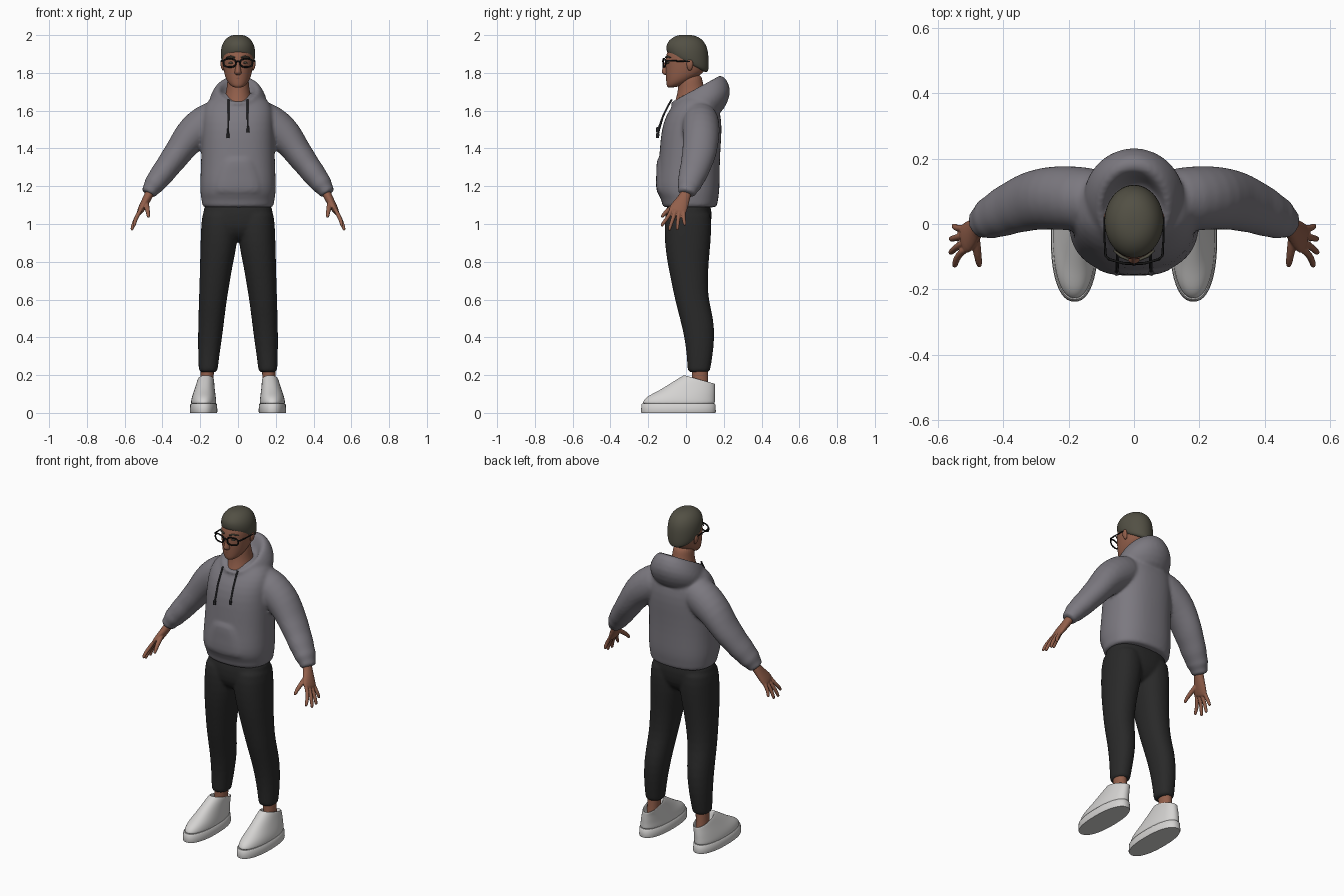
import bpy, bmesh, math
from mathutils import Vector


def material(name, rgb):
    m = bpy.data.materials.new(name)
    m.diffuse_color = (*rgb, 1)
    return m


GREY = material("hoodie grey", (0.20, 0.19, 0.215))
BLACK = material("trouser black", (0.022, 0.022, 0.022))
SKIN = material("skin brown", (0.29, 0.115, 0.07))
HAIR = material("hair dark olive", (0.085, 0.08, 0.058))
WHITE = material("shoe white", (0.66, 0.65, 0.64))
FRAME = material("frame black", (0.008, 0.008, 0.008))
CORD = material("cord dark grey", (0.045, 0.045, 0.05))
LIP = material("lip brown", (0.20, 0.075, 0.055))


def skin_rings(bm, rings, closed=False):
    """Join rings of points with quads, capping the ends."""
    vs = [[bm.verts.new(p) for p in ring] for ring in rings]
    n = len(vs[0])
    pairs = list(zip(vs, vs[1:])) + ([(vs[-1], vs[0])] if closed else [])
    for a, b in pairs:
        for i in range(n):
            j = (i + 1) % n
            bm.faces.new((a[i], a[j], b[j], b[i]))
    if not closed:
        bm.faces.new(vs[0])
        bm.faces.new(vs[-1])


def stack(bm, rings, e=2.0, n=28, s=1):
    """Loft level rings: (x, y, z, half width, half depth, tilt towards the back)."""
    out = []
    for cx, cy, cz, rx, ry, tilt in rings:
        ring = []
        for i in range(n):
            a = 2 * math.pi * i / n
            c, d = math.cos(a), math.sin(a)
            px = math.copysign(abs(c) ** (2 / e), c) * rx
            py = math.copysign(abs(d) ** (2 / e), d) * ry
            ring.append((s * (cx + px), cy + py, cz + tilt * py))
        out.append(ring)
    skin_rings(bm, out)


def tube(bm, pts, n=12, s=1, closed=False, ref=(0, 1, 0)):
    """Sweep along points (x, y, z, radius across, radius along ref)."""
    P = [Vector((s * p[0], p[1], p[2])) for p in pts]
    k = len(P)
    out = []
    for i, p in enumerate(pts):
        if closed:
            t = P[(i + 1) % k] - P[i - 1]
        else:
            t = P[min(i + 1, k - 1)] - P[max(i - 1, 0)]
        t.normalize()
        u = t.cross(Vector(ref)).normalized()
        v = u.cross(t).normalized()
        out.append([P[i] + u * p[3] * math.cos(2 * math.pi * j / n)
                    + v * p[4] * math.sin(2 * math.pi * j / n) for j in range(n)])
    skin_rings(bm, out, closed)


def finish(name, bm, mat, subsurf=0, voxel=0, smooth=0, sharp=None):
    bmesh.ops.recalc_face_normals(bm, faces=bm.faces[:])
    me = bpy.data.meshes.new(name)
    bm.to_mesh(me)
    bm.free()
    me.materials.append(mat)
    for p in me.polygons:
        p.use_smooth = True
    if sharp:
        me.set_sharp_from_angle(angle=math.radians(sharp))
    ob = bpy.data.objects.new(name, me)
    bpy.context.collection.objects.link(ob)
    if subsurf:
        m = ob.modifiers.new("round", 'SUBSURF')
        m.levels = m.render_levels = subsurf
    if voxel:
        m = ob.modifiers.new("merge", 'REMESH')
        m.mode = 'VOXEL'
        m.voxel_size = voxel
        m.use_smooth_shade = True
        m = ob.modifiers.new("soften", 'SMOOTH')
        m.iterations = smooth
        m.factor = 0.5
    return ob


SIDES = (1, -1)

# hoodie: body, front pocket, hood and sleeves merged into one cloth surface
bm = bmesh.new()
stack(bm, [(0, .02, 1.085, .184, .138, 0), (0, .02, 1.095, .190, .146, 0),
           (0, .02, 1.13, .194, .150, 0), (0, .012, 1.16, .200, .164, 0),
           (0, .01, 1.21, .202, .169, 0), (0, .016, 1.30, .197, .163, 0),
           (0, .022, 1.40, .195, .161, 0), (0, .03, 1.50, .193, .161, 0),
           (0, .04, 1.58, .190, .145, 0), (0, .05, 1.635, .178, .115, 0),
           (0, .06, 1.675, .135, .09, 0), (0, .06, 1.70, .07, .06, 0)], e=2.4)
stack(bm, [(0, -.10, 1.15, .13, .045, 0), (0, -.105, 1.18, .135, .057, 0),
           (0, -.10, 1.27, .12, .057, 0), (0, -.10, 1.34, .085, .057, 0),
           (0, -.10, 1.36, .08, .04, 0)], e=2.6)
stack(bm, [(0, .05, 1.55, .14, .13, .1), (0, .072, 1.61, .157, .152, .25),
           (0, .085, 1.66, .156, .156, .32), (0, .066, 1.703, .132, .147, .5),
           (0, .048, 1.722, .108, .128, .56), (0, .042, 1.708, .088, .11, .52),
           (0, .035, 1.64, .075, .09, .4)])
for s in SIDES:
    tube(bm, [(.06, .07, 1.57, .085, .085), (.14, .075, 1.55, .105, .10),
              (.205, .08, 1.505, .102, .10), (.26, .08, 1.46, .090, .098),
              (.315, .072, 1.38, .074, .092), (.345, .06, 1.34, .073, .088),
              (.375, .05, 1.30, .065, .080), (.405, .035, 1.26, .066, .078),
              (.43, .024, 1.228, .056, .066), (.447, .016, 1.205, .058, .068),
              (.458, .01, 1.188, .044, .052), (.473, .004, 1.165, .043, .050),
              (.477, .002, 1.158, .038, .045)], n=20, s=s)
finish("hoodie", bm, GREY, subsurf=1, voxel=.0095, smooth=4)

# drawstrings with thicker tips
for s, end, nm in ((1, .03, "left"), (-1, 0, "right")):
    bm = bmesh.new()
    tube(bm, [(.05, -.075, 1.66, .005, .005), (.05, -.098, 1.62, .005, .005),
              (.051, -.122, 1.57, .005, .005), (.052, -.142, 1.50 + end * .5, .005, .005),
              (.053, -.147, 1.48 + end, .005, .005), (.053, -.149, 1.478 + end, .009, .009),
              (.053, -.151, 1.455 + end, .008, .008)], n=8, s=s)
    finish("drawstring_" + nm, bm, CORD, sharp=40)

# trousers: pelvis plus two tapered legs
bm = bmesh.new()
stack(bm, [(0, .015, 1.13, .183, .118, 0), (0, .014, 1.05, .188, .124, 0),
           (0, .01, .98, .18, .122, 0), (0, .01, .93, .12, .09, 0),
           (0, .01, .905, .05, .05, 0)], e=2.4)
for s in SIDES:
    stack(bm, [(.092, .014, 1.10, .095, .115, 0), (.096, .01, 1.0, .099, .126, 0),
               (.101, .009, .90, .098, .122, 0), (.113, .01, .80, .088, .110, 0),
               (.124, .019, .69, .080, .096, 0), (.133, .03, .60, .074, .089, 0),
               (.141, .057, .50, .069, .089, 0), (.148, .072, .40, .064, .080, 0),
               (.155, .073, .30, .056, .068, 0), (.158, .068, .225, .050, .060, 0),
               (.158, .068, .213, .047, .056, 0)], e=2.2, s=s)
finish("trousers", bm, BLACK, subsurf=1, voxel=.009, smooth=3)

# ankles
bm = bmesh.new()
for s in SIDES:
    stack(bm, [(.166, .078, .09, .036, .05, 0), (.165, .075, .15, .034, .043, 0),
               (.162, .073, .25, .036, .043, 0)], n=20, s=s)
finish("ankles", bm, SKIN, sharp=60)

# shoes: flat soles and sloping uppers
bm = bmesh.new()
for s in SIDES:
    stack(bm, [(.182, -.04, 0, .071, .196, 0), (.182, -.04, .006, .073, .198, 0),
               (.182, -.04, .044, .071, .196, 0), (.182, -.04, .050, .066, .191, 0)],
          e=2.3, n=48, s=s)
finish("shoe_soles", bm, WHITE, sharp=50)
bm = bmesh.new()
for s in SIDES:
    stack(bm, [(.182, -.04, .040, .066, .191, 0), (.182, -.038, .058, .068, .193, 0),
               (.181, -.028, .083, .064, .182, -.02), (.178, .005, .112, .057, .150, -.03),
               (.174, .038, .148, .049, .116, -.10), (.170, .07, .175, .044, .084, -.28),
               (.170, .072, .179, .040, .078, -.28), (.170, .073, .168, .035, .07, -.28),
               (.170, .075, .12, .03, .055, 0)], e=2.2, s=s)
finish("shoe_uppers", bm, WHITE, subsurf=2)

# head: skull, jaw, nose, ears and neck
bm = bmesh.new()
stack(bm, [(0, -.05, 1.726, .020, .032, .2), (0, -.042, 1.737, .043, .060, .22),
           (0, -.022, 1.765, .063, .083, .18), (0, -.005, 1.80, .074, .103, .05),
           (0, 0, 1.84, .080, .109, 0), (0, 0, 1.88, .083, .109, 0),
           (0, .003, 1.92, .082, .100, 0), (0, .003, 1.96, .062, .078, 0),
           (0, 0, 1.985, .03, .04, 0)], e=2.1)
stack(bm, [(0, -.10, 1.788, .012, .012, 0), (0, -.104, 1.798, .020, .026, 0),
           (0, -.104, 1.813, .017, .025, 0), (0, -.102, 1.845, .010, .016, 0),
           (0, -.10, 1.872, .008, .008, 0)], n=14)
stack(bm, [(0, .02, 1.60, .085, .085, .3), (0, .016, 1.645, .078, .09, .4),
           (0, .025, 1.69, .065, .075, .3), (0, .025, 1.74, .057, .064, .1),
           (0, .02, 1.80, .055, .062, 0)])
for s in SIDES:
    stack(bm, [(.076, .02, 1.812, .006, .008, 0), (.081, .02, 1.825, .009, .014, 0),
               (.085, .02, 1.85, .010, .020, 0), (.083, .02, 1.872, .006, .012, 0)],
          n=12, s=s)
finish("head", bm, SKIN, subsurf=2)

# short hair, lower at the nape than at the forehead
bm = bmesh.new()
stack(bm, [(0, .01, 1.845, .070, .092, -.5), (0, .010, 1.856, .088, .112, -.46),
           (0, .008, 1.905, .093, .113, -.25), (0, .006, 1.948, .087, .108, -.08),
           (0, .002, 1.982, .066, .082, 0), (0, -.002, 1.998, .038, .048, 0),
           (0, -.003, 2.002, .012, .015, 0)])
finish("hair", bm, HAIR, subsurf=2)

# eyebrows and eyes
bm = bmesh.new()
for s in SIDES:
    tube(bm, [(.017, -.109, 1.882, .004, .004), (.04, -.099, 1.887, .005, .005),
              (.062, -.081, 1.881, .003, .003)], n=8, s=s)
    tube(bm, [(.026, -.101, 1.853, .002, .003), (.037, -.100, 1.854, .006, .004),
              (.05, -.090, 1.853, .002, .003)], n=8, s=s)
finish("brows_and_eyes", bm, HAIR, sharp=60)

# lips
bm = bmesh.new()
tube(bm, [(-.026, -.089, 1.772, .002, .003), (-.012, -.099, 1.773, .006, .006),
          (0, -.102, 1.773, .007, .006), (.012, -.099, 1.773, .006, .006),
          (.026, -.089, 1.772, .002, .003)], n=10)
finish("lips", bm, LIP, subsurf=1)

# glasses: two rims, bridge and temples
bm = bmesh.new()
for s in SIDES:
    rim = []
    for i in range(28):
        a = 2 * math.pi * i / 28
        c, d = math.cos(a), math.sin(a)
        x = .044 + .033 * math.copysign(abs(c) ** .8, c)
        z = 1.853 + .022 * math.copysign(abs(d) ** .8, d)
        rim.append((x, -.121 + .28 * max(0, x - .03), z, .0045, .004))
    tube(bm, rim, n=8, s=s, closed=True)
    tube(bm, [(.076, -.108, 1.864, .005, .004), (.087, -.098, 1.864, .005, .004),
              (.090, -.05, 1.863, .004, .003), (.090, .02, 1.860, .003, .003)],
         n=8, s=s, ref=(1, .2, 0))
tube(bm, [(-.014, -.121, 1.858, .004, .003), (0, -.124, 1.862, .004, .003),
          (.014, -.121, 1.858, .004, .003)], n=8)
finish("glasses", bm, FRAME, sharp=60)

# hands: wrist, palm, four fingers and a thumb
TIPS = ((-.128, .551, .985), (-.088, .563, .964), (-.046, .562, .967), (-.006, .553, .990))
for s, nm in ((1, "left"), (-1, "right")):
    bm = bmesh.new()
    tube(bm, [(.45, .01, 1.20, .026, .030), (.474, -.004, 1.15, .024, .029),
              (.492, -.022, 1.115, .022, .040), (.512, -.042, 1.08, .019, .050),
              (.525, -.052, 1.055, .014, .047)], n=16, s=s)
    for i, (ty, tx, tz) in enumerate(TIPS):
        by = -.083 + i * .023
        tube(bm, [(.510, by + .005, 1.085, .010, .010), (.527, by, 1.055, .012, .0115),
                  ((.527 + tx) / 2 + .006, (by + ty) / 2 - .002, (1.055 + tz) / 2, .0112, .0108),
                  (tx - .002, ty, tz + .010, .0098, .0095), (tx, ty, tz, .006, .006)], n=10, s=s)
    tube(bm, [(.487, -.03, 1.118, .014, .016), (.483, -.072, 1.09, .0145, .015),
              (.477, -.105, 1.065, .012, .012), (.474, -.125, 1.042, .010, .010),
              (.474, -.130, 1.034, .006, .006)], n=10, s=s, ref=(1, 0, 0))
    finish("hand_" + nm, bm, SKIN, subsurf=1, voxel=.0035, smooth=3)
